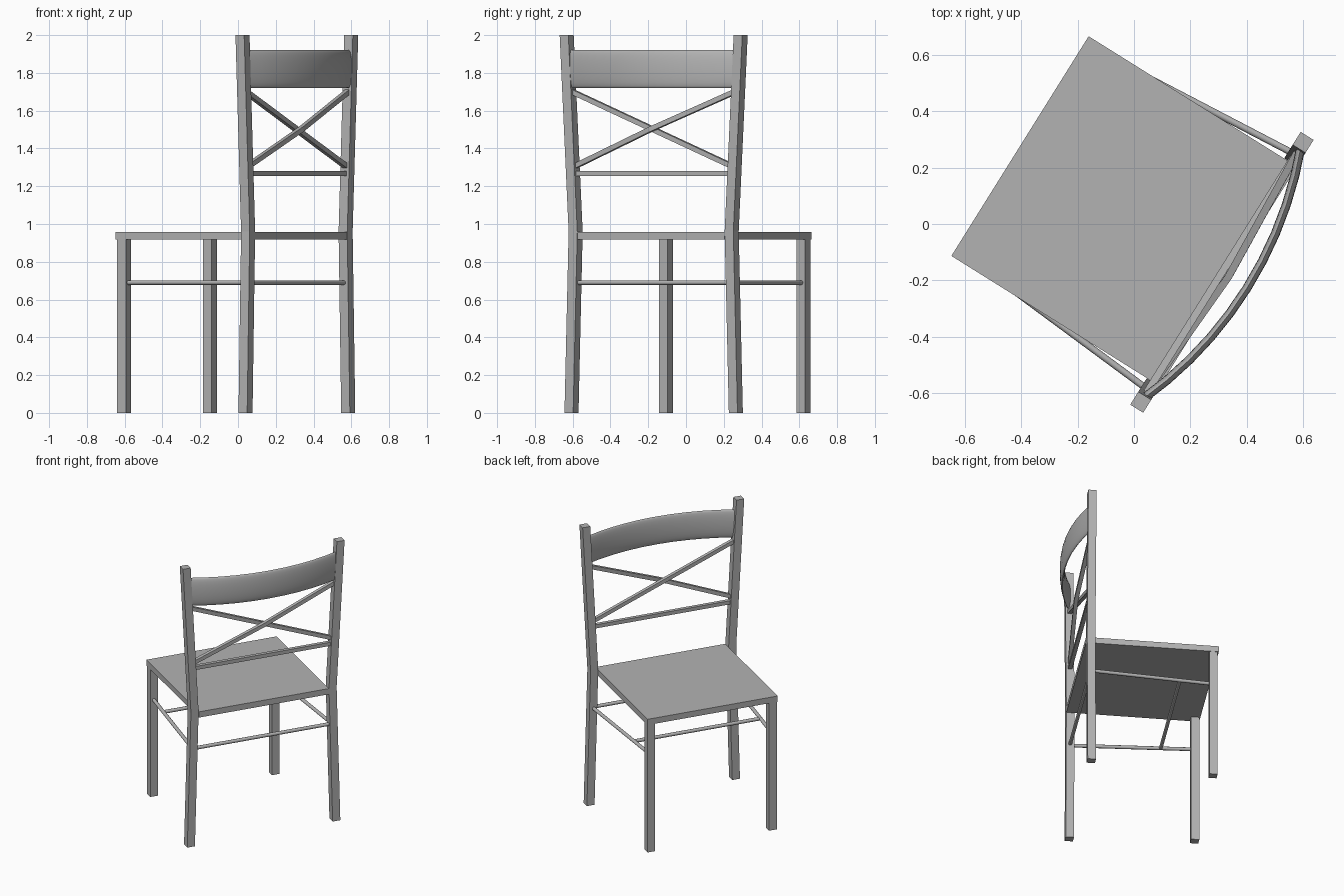
import bpy, bmesh, math
from mathutils import Matrix, Vector

cube = bpy.data.objects.get("Cube")
if cube:
    bpy.data.objects.remove(cube, do_unlink=True)

# One plain grey material
GREY = (0.45, 0.45, 0.45, 1)
grey = bpy.data.materials.new("plain_grey")
grey.use_nodes = True
grey.diffuse_color = GREY
grey.node_tree.nodes["Principled BSDF"].inputs["Base Color"].default_value = GREY

# The chair is built square (x = width, y = towards its front), then turned
TURN = Matrix.Rotation(math.radians(58), 4, 'Z') @ Matrix.Translation((0.02, 0, 0))
BACK_Y = -0.355
LEG = 0.054
ROD_Z = 0.69


def sweep(name, rings, smooth=False):
    """Skin a closed, capped solid through a list of matching rings."""
    bm = bmesh.new()
    loops = [[bm.verts.new(p) for p in ring] for ring in rings]
    n = len(loops[0])
    for a, b in zip(loops, loops[1:]):
        for i in range(n):
            j = (i + 1) % n
            bm.faces.new((a[i], a[j], b[j], b[i]))
    bm.faces.new(loops[0][::-1])
    bm.faces.new(loops[-1])
    bmesh.ops.recalc_face_normals(bm, faces=bm.faces)
    mesh = bpy.data.meshes.new(name)
    bm.to_mesh(mesh)
    bm.free()
    mesh.transform(TURN)
    mesh.materials.append(grey)
    obj = bpy.data.objects.new(name, mesh)
    bpy.context.collection.objects.link(obj)
    if smooth:
        bpy.ops.object.select_all(action='DESELECT')
        obj.select_set(True)
        bpy.context.view_layer.objects.active = obj
        bpy.ops.object.shade_smooth_by_angle(angle=math.radians(40))
    return obj


def rect_z(x, y, z, w, d):
    """Level rectangle centred on a point."""
    return [(x + sx * w / 2, y + sy * d / 2, z)
            for sx, sy in ((-1, -1), (1, -1), (1, 1), (-1, 1))]


def rod(name, start, end, radius=0.012, sides=12):
    start, end = Vector(start), Vector(end)
    turn = (end - start).to_track_quat('Z', 'Y')
    ring = [turn @ Vector((radius * math.cos(a), radius * math.sin(a), 0))
            for a in (math.tau * i / sides for i in range(sides))]
    return sweep(name, [[p + c for p in ring] for c in (start, end)], True)


def slat(name, path, size=0.026):
    """Square bar along a path that crosses the width of the back."""
    h = size / 2
    rise = (Vector(path[-1]) - Vector(path[0])).normalized()
    up = Vector((-rise.z, 0, rise.x)) * h
    depth = Vector((0, h, 0))
    return sweep(name, [[Vector(p) + up * a + depth * b
                         for a, b in ((-1, -1), (1, -1), (1, 1), (-1, 1))] for p in path])


# Seat, flush with the rear of the back posts
sweep("seat", [rect_z(0, 0.0535, z, 0.918, 0.871) for z in (0.917, 0.958)])

# Legs, bent back posts and side stretchers
for side, s in (("left", -1), ("right", 1)):
    sweep(side + "_front_leg", [rect_z(s * 0.429, 0.455, z, LEG, LEG) for z in (0, 0.917)])
    sweep(side + "_back_post", [rect_z(s * x, BACK_Y, z, LEG, LEG)
                                for x, z in ((0.513, 0), (0.487, 0.96), (0.543, 2))])
    rod(side + "_side_stretcher", (s * 0.429, 0.455, ROD_Z), (s * 0.492, BACK_Y, ROD_Z))

# Cross stretchers
rod("back_stretcher", (-0.49, BACK_Y, ROD_Z), (0.49, BACK_Y, ROD_Z))
rod("middle_stretcher", (-0.447, 0.235, ROD_Z), (0.447, 0.235, ROD_Z))

# Lower back rail and crossed slats, one bowed around the other
slat("lower_back_rail", [(-0.5, BACK_Y, 1.268), (0.5, BACK_Y, 1.268)])
slat("straight_cross_slat", [(-0.52, BACK_Y, 1.705), (0.505, BACK_Y, 1.3)])
slat("bowed_cross_slat", [(-0.505, BACK_Y, 1.3), (0, BACK_Y - 0.028, 1.502),
                          (0.52, BACK_Y, 1.705)])

# Curved top rail with a flattened oval section
HALF, BULGE, STEPS, SIDES = 0.53, 0.105, 10, 24
radius = (HALF ** 2 + BULGE ** 2) / (2 * BULGE)
spread = math.asin(HALF / radius)
rings = []
for k in range(STEPS + 1):
    a = spread * (2 * k / STEPS - 1)
    ring = []
    for i in range(SIDES):
        t = math.tau * i / SIDES
        r = radius + 0.016 * math.cos(t)
        ring.append((r * math.sin(a), BACK_Y - BULGE + radius - r * math.cos(a),
                     1.82 + 0.1 * math.sin(t)))
    rings.append(ring)
sweep("curved_top_rail", rings, True)
